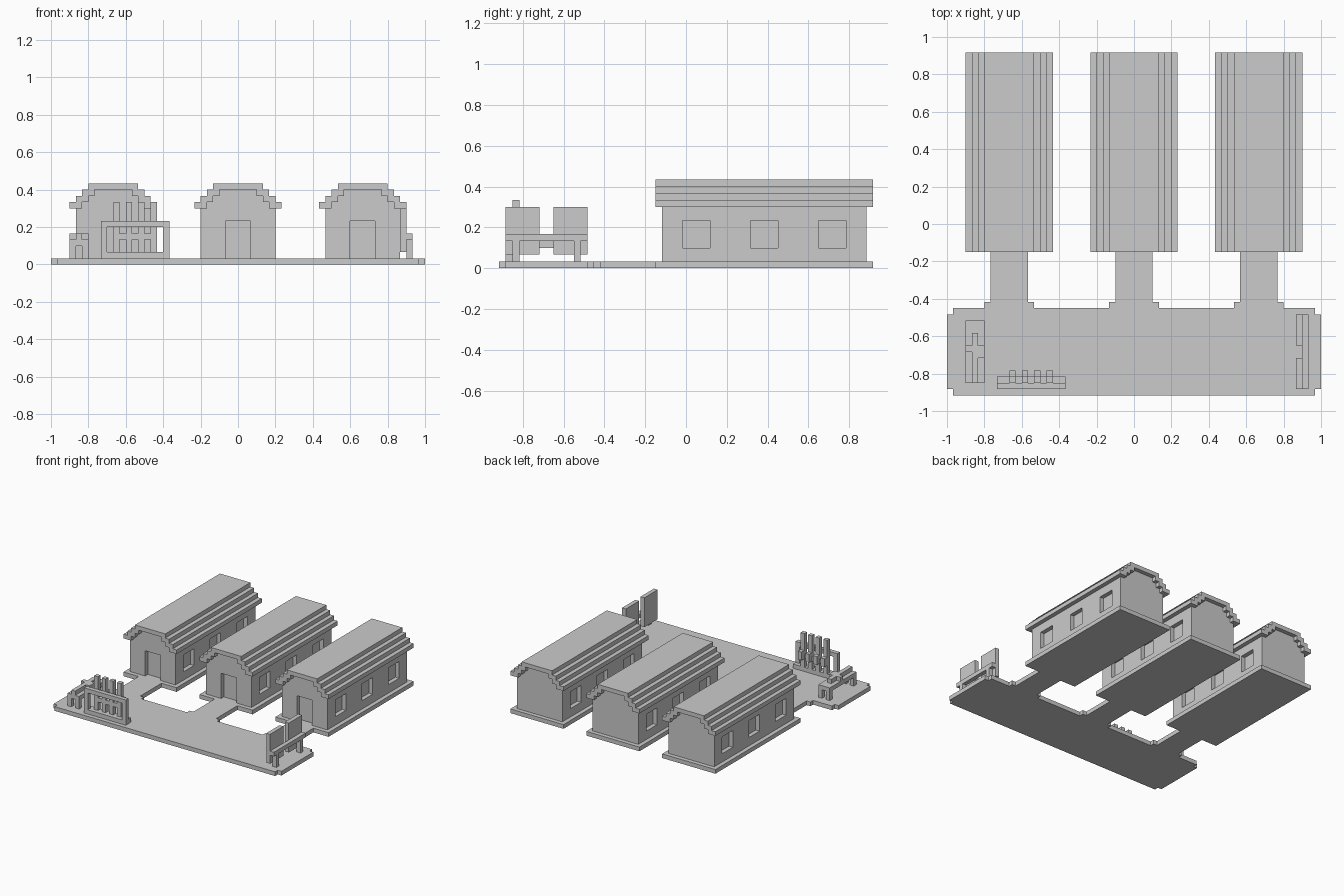
import bpy
import bmesh

U = 1 / 30  # one building block

if "Cube" in bpy.data.objects:
    bpy.data.objects.remove(bpy.data.objects["Cube"], do_unlink=True)


def make(name, bm):
    bmesh.ops.recalc_face_normals(bm, faces=bm.faces)
    bmesh.ops.scale(bm, vec=(U, U, U), verts=bm.verts)
    mesh = bpy.data.meshes.new(name)
    bm.to_mesh(mesh)
    bm.free()
    obj = bpy.data.objects.new(name, mesh)
    bpy.context.collection.objects.link(obj)
    return obj


def boxes(name, spans):
    """Blocks given as (x range, y range, z range) in block units."""
    bm = bmesh.new()
    for span in spans:
        verts = bmesh.ops.create_cube(bm, size=1)["verts"]
        for v in verts:
            for i, (lo, hi) in enumerate(span):
                v.co[i] = lo if v.co[i] < 0 else hi
    return make(name, bm)


def prism(name, points, move):
    """Extrude a flat outline along a vector."""
    bm = bmesh.new()
    face = bm.faces.new([bm.verts.new(p) for p in points])
    new = bmesh.ops.extrude_face_region(bm, geom=[face], use_keep_orig=True)["geom"]
    bmesh.ops.translate(bm, vec=move, verts=[g for g in new if isinstance(g, bmesh.types.BMVert)])
    return make(name, bm)


def steps(half, bottom, top):
    """Right half of a stair-stepped arch, from the bottom up."""
    points = [(half, bottom)]
    for z in range(9, top):
        points += [(half, z), (half - 1, z)] if z > bottom else []
        half -= 1 if z > bottom else 0
    return points + [(half, top)]


def mirrored(half):
    return half + [(-x, z) for x, z in reversed(half)]


HOUSES = (-20, 0, 20)
FRONT, BACK = -4.5, 27.5

# Plaza with notched corners and three paths to the houses
outline = [(-29, -27.5), (29, -27.5), (29, -26.5), (30, -26.5), (30, -14.5), (29, -14.5), (29, -13.5)]
for c in reversed(HOUSES):
    right = [(4, -13.5), (4, -12.5), (3, -12.5), (3, FRONT)]
    outline += [(c + x, y) for x, y in mirrored(right)]
outline += [(-29, -13.5), (-29, -14.5), (-30, -14.5), (-30, -26.5), (-29, -26.5)]
prism("plaza", [(x, y, 0) for x, y in outline], (0, 0, 1))

# House parts, built once at the centre
slab = boxes("house_base", [((-7, 7), (FRONT, BACK), (0, 1))])

gable = mirrored(steps(6, 1, 12))
walls = prism("house_walls", [(x, FRONT + 1, z) for x, z in gable], (0, 30, 0))

outer, inner = steps(7, 9, 13), steps(5, 9, 12)
arch = mirrored(outer) + list(reversed(mirrored(inner)))
roof = prism("house_roof", [(x, FRONT, z) for x, z in arch], (0, 32, 0))

# Door and window recesses
openings = [((-2, 2), (-5, -2.5), (1, 7))]
for y in (-0.5, 9.5, 19.5):
    for x in ((5, 8), (-8, -5)):
        openings.append((x, (y, y + 4), (3, 7)))
cutter = boxes("opening_cutter", openings)
cutter.hide_render = True
cut = walls.modifiers.new("openings", "BOOLEAN")
cut.operation = "DIFFERENCE"
cut.solver = "EXACT"
cut.object = cutter
bpy.context.view_layer.objects.active = walls
bpy.ops.object.modifier_apply(modifier=cut.name)
bpy.data.objects.remove(cutter, do_unlink=True)

# Outer houses share the central house's meshes
for side, c in (("right", HOUSES[0]), ("left", HOUSES[2])):
    for part in (slab, walls, roof):
        copy = part.copy()
        copy.name = side + "_" + part.name
        copy.location.x = c * U
        bpy.context.collection.objects.link(copy)

# Rack: frame, shelf, and upright poles tied by a crossbar
fy, py = (-26.5, -25.5), (-25.5, -24.5)
boxes("rack_frame", [
    ((-22, -21), fy, (1, 7)), ((-12, -11), fy, (1, 7)),
    ((-21, -12), fy, (1, 2)), ((-21, -12), fy, (6, 7)),
    ((-22, -11), py, (1, 2)),
])
poles, ties = [], []
for x in range(-20, -12, 2):
    poles += [((x, x + 1), py, (2, 10)), ((x, x + 1), (-24.5, -23.5), (4, 6))]
    if x < -14:
        ties.append(((x + 1, x + 2), py, (4, 5)))
boxes("rack_poles", poles)
boxes("rack_crossbar", ties)

# Low table with a cross-shaped item lying on it
ends = ((-25.5, -24.5), (-16.5, -15.5))
boxes("table_top", [((-27, -24), (-25.5, -15.5), (3, 4))])
boxes("table_legs", [(x, y, (1, 3)) for x in ((-27, -26), (-25, -24)) for y in ends])
boxes("table_item", [
    ((-26, -25), (-25.5, -17.5), (4, 5)),
    ((-25, -24), (-21.5, -19.5), (4, 5)),
    ((-27, -26), (-20.5, -19.5), (4, 5)),
])

# Notice stand: two panels on a rail with legs
boxes("stand_rail", [((27, 28), (-26.5, -14.5), (4, 5))])
boxes("stand_legs", [((27, 28), y, (1, 4)) for y in ends])
boxes("stand_panels", [((26, 27), y, (2, 9)) for y in ((-26.5, -21.5), (-19.5, -14.5))])
